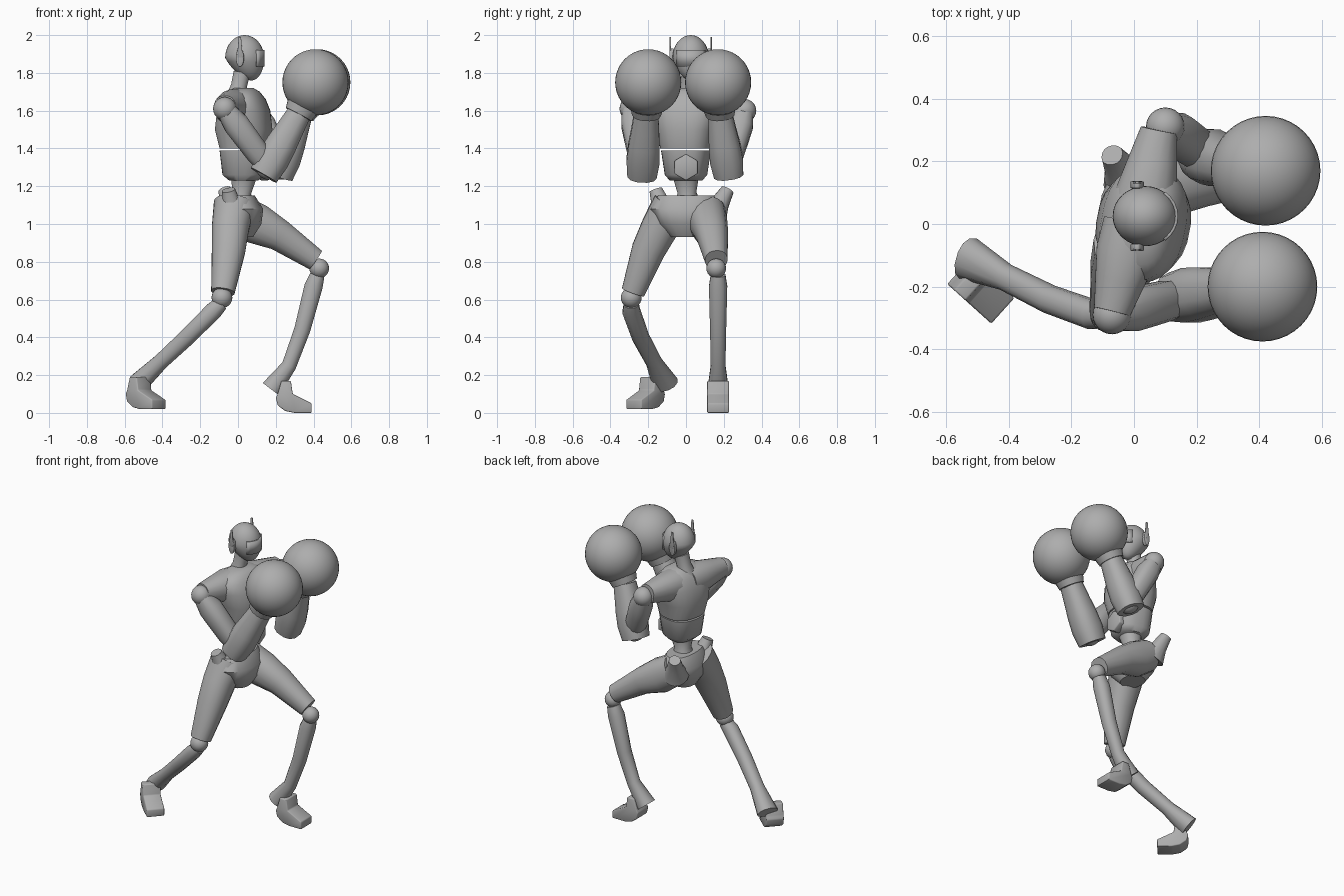
import bpy, bmesh
from math import sin, cos, pi, radians, copysign
from mathutils import Vector, Matrix

cube = bpy.data.objects.get("Cube")
if cube:
    bpy.data.objects.remove(cube, do_unlink=True)

GREY = (.42, .42, .42, 1)
grey = bpy.data.materials.new("plain grey")
grey.use_nodes = True
grey.diffuse_color = GREY
grey.node_tree.nodes["Principled BSDF"].inputs["Base Color"].default_value = GREY

ACROSS = Vector((0, 1, 0))
TWISTED = Vector((.2, 1, 0)).normalized()  # shoulder line of the turned torso
UPWARD = Vector((0, 0, 1))


def finish(name, bm, angle=45):
    """Turn a bmesh into a named, shaded object."""
    bmesh.ops.recalc_face_normals(bm, faces=bm.faces)
    mesh = bpy.data.meshes.new(name)
    bm.to_mesh(mesh)
    bm.free()
    obj = bpy.data.objects.new(name, mesh)
    bpy.context.collection.objects.link(obj)
    mesh.materials.append(grey)
    bpy.ops.object.select_all(action="DESELECT")
    obj.select_set(True)
    bpy.context.view_layer.objects.active = obj
    bpy.ops.object.shade_smooth_by_angle(angle=radians(angle))
    return obj


def loft(name, stations, side=ACROSS, sides=16, power=.9):
    """Skin rings given as x, y, z, half width along side and, if not round, half depth."""
    bm = bmesh.new()
    centres = [Vector(station[:3]) for station in stations]
    last = len(centres) - 1
    rings = []
    for i, centre in enumerate(centres):
        width, depth = stations[i][3], stations[i][-1]
        tangent = (centres[min(i + 1, last)] - centres[max(i - 1, 0)]).normalized()
        u = (side - tangent * side.dot(tangent)).normalized()
        v = tangent.cross(u)
        ring = []
        for k in range(sides):
            turn = 2 * pi * (k + .5) / sides
            c, s = (copysign(abs(f) ** power, f) for f in (cos(turn), sin(turn)))
            ring.append(bm.verts.new(centre + u * c * width + v * s * depth))
        rings.append(ring)
    for low, high in zip(rings, rings[1:]):
        for k in range(sides):
            after = (k + 1) % sides
            bm.faces.new((low[k], low[after], high[after], high[k]))
    bm.faces.new(rings[0])
    bm.faces.new(rings[-1])
    return finish(name, bm)


def stack(name, x, levels, **options):
    """Upright loft from (height, half width, half depth) levels."""
    return loft(name, [(x, 0, *level) for level in levels], **options)


def limb(name, start, end, sizes, **options):
    """Straight loft with evenly spaced half widths."""
    a, b = Vector(start), Vector(end)
    steps = len(sizes) - 1
    return loft(name, [(*a.lerp(b, i / steps), size) for i, size in enumerate(sizes)], **options)


def ball(name, centre, radius, segments=24):
    bm = bmesh.new()
    bmesh.ops.create_uvsphere(bm, u_segments=segments, v_segments=segments // 2, radius=radius,
                              matrix=Matrix.Translation(centre))
    return finish(name, bm, 60)


def prism(name, profile, origin, heading, width, bevel=.006):
    """Extrude a (forward, up) profile sideways, centred on its origin."""
    forward = Vector((cos(heading), sin(heading), 0))
    across = UPWARD.cross(forward) * width
    bm = bmesh.new()
    face = bm.faces.new([bm.verts.new(Vector(origin) + forward * f + UPWARD * h - across / 2)
                         for f, h in profile])
    grown = bmesh.ops.extrude_face_region(bm, geom=[face])["geom"]
    bmesh.ops.translate(bm, vec=across,
                        verts=[g for g in grown if isinstance(g, bmesh.types.BMVert)])
    bmesh.ops.bevel(bm, geom=list(bm.edges), offset=bevel, segments=2, profile=.5, affect="EDGES")
    return finish(name, bm)


def oval(count, width, height):
    angles = [2 * pi * (k + .5) / count for k in range(count)]
    return [(width * cos(a), height * sin(a)) for a in angles]


# Head: an upright ellipsoid whose lower half narrows forward into a jaw
HEAD = Vector((.035, .025, 1.88))
bm = bmesh.new()
bmesh.ops.create_uvsphere(bm, u_segments=32, v_segments=20, radius=1)
for vert in bm.verts:
    jaw = max(-vert.co.z, 0)
    narrow = 1 - .25 * jaw
    vert.co = HEAD + Vector((.103 * vert.co.x * narrow + .035 * jaw,
                             .096 * vert.co.y * narrow, .12 * vert.co.z))
finish("head", bm, 60)
limb("neck", (-.01, .01, 1.66), (.02, .02, 1.8), (.06, .043, .045))

# Face visor: a shallow curved band
bm = bmesh.new()
columns = []
for k in range(-4, 5):
    turn = radians(13 * k)
    rim = HEAD + Vector((.106 * cos(turn), .099 * sin(turn), 0))
    columns.append([bm.verts.new(rim + UPWARD * height) for height in (-.045, .04)])
for a, b in zip(columns, columns[1:]):
    bm.faces.new((a[0], b[0], b[1], a[1]))
shell = finish("visor", bm).modifiers.new("thickness", "SOLIDIFY")
shell.thickness = .009

# Ear pods with thin upright fins
for label, sign in (("left", 1), ("right", -1)):
    place = HEAD + Vector((-.025, sign * .1, 0))
    prism(label + "_ear_pod", oval(12, .022, .05), place, 0, .022, .003)
    prism(label + "_ear_fin", [(-.016, 0), (.016, 0), (.006, .11), (-.006, .11)],
          place + ACROSS * sign * .008, 0, .007, .001)

# Torso
stack("chest", .03, [(1.4, .135, .125), (1.5, .155, .15), (1.6, .185, .135),
                     (1.66, .18, .11), (1.7, .13, .08), (1.72, .06, .05)],
      side=TWISTED, sides=24, power=.8)
limb("right_shoulder_yoke", (0, 0, 1.61), (-.07, -.28, 1.62), (.1, .1, .08, .06), side=UPWARD)
limb("left_shoulder_yoke", (.02, 0, 1.61), (.08, .3, 1.62), (.1, .1, .08, .06), side=UPWARD)
stack("abdomen", .03, [(1.23, .085, .075), (1.26, .11, .11), (1.39, .13, .125)],
      side=TWISTED, sides=20, power=.75)
prism("belly_hexagon", oval(6, .07, .07), (.14, 0, 1.3), pi / 2, .05)
limb("waist", (.01, .01, 1.08), (.03, 0, 1.25), (.085, .05, .07))

# Pelvis with raised hip corners
stack("pelvis", .01, [(.93, .08, .07), (1, .15, .115), (1.08, .19, .125), (1.15, .15, .08)],
      sides=20)
limb("left_hip_corner", (-.02, .14, 1.04), (-.07, .22, 1.18), (.08, .05, .035))
limb("right_hip_corner", (-.02, -.11, 1.04), (-.05, -.16, 1.18), (.08, .05, .035))

# Legs
loft("left_thigh", [(0, .11, 1.06, .1), (.1, .12, 1, .1, .11), (.22, .14, .94, .085),
                    (.41, .16, .81, .06)])
loft("right_thigh", [(-.02, -.07, 1.1, .11), (-.04, -.14, .98, .1),
                     (-.05, -.2, .86, .09), (-.08, -.28, .64, .063)])
ball("left_knee", (.43, .16, .765), .052)
ball("right_knee", (-.085, -.29, .61), .055)
loft("left_shin", [(.42, .17, .73, .04), (.4, .17, .67, .05), (.34, .17, .44, .044),
                   (.27, .17, .25, .04), (.175, .17, .125, .057)], sides=12)
loft("right_shin", [(-.09, -.29, .58, .04), (-.13, -.29, .54, .048), (-.27, -.24, .4, .046),
                    (-.41, -.17, .27, .043), (-.53, -.11, .155, .07, .056)], sides=12)

# Feet share one side profile
foot = [(0, .08), (.01, .04), (.05, .01), (.1, 0), (.19, 0), (.19, .05), (.09, .1),
        (.08, .17), (.03, .17), (.01, .1)]
prism("left_foot", foot, (.2, .17, 0), 0, .115)
prism("right_foot", foot, (-.56, -.15, .02), radians(-42), .11)

# Arms with round gloves: shoulder, elbow, wrist and glove centre
ARMS = {
    "right": ((-.07, -.29, 1.61), (.16, -.23, 1.3), (.32, -.21, 1.58), (.41, -.2, 1.75)),
    "left": ((.1, .31, 1.6), (.23, .22, 1.3), (.33, .18, 1.58), (.42, .17, 1.75)),
}
for label, (shoulder, elbow, wrist, glove) in ARMS.items():
    ball(label + "_shoulder_ball", shoulder, .062)
    limb(label + "_upper_arm", shoulder, elbow, (.05, .07, .068, .065, .05), sides=12, power=.8)
    ball(label + "_elbow", elbow, .065)
    heel = Vector(elbow).lerp(Vector(wrist), -.15)
    limb(label + "_forearm", heel, wrist, (.08, .09, .085, .075, .066), sides=12, power=.8)
    limb(label + "_glove_cuff", wrist, glove, (.077, .1, .12))
    ball(label + "_glove", glove, .175, 40)
